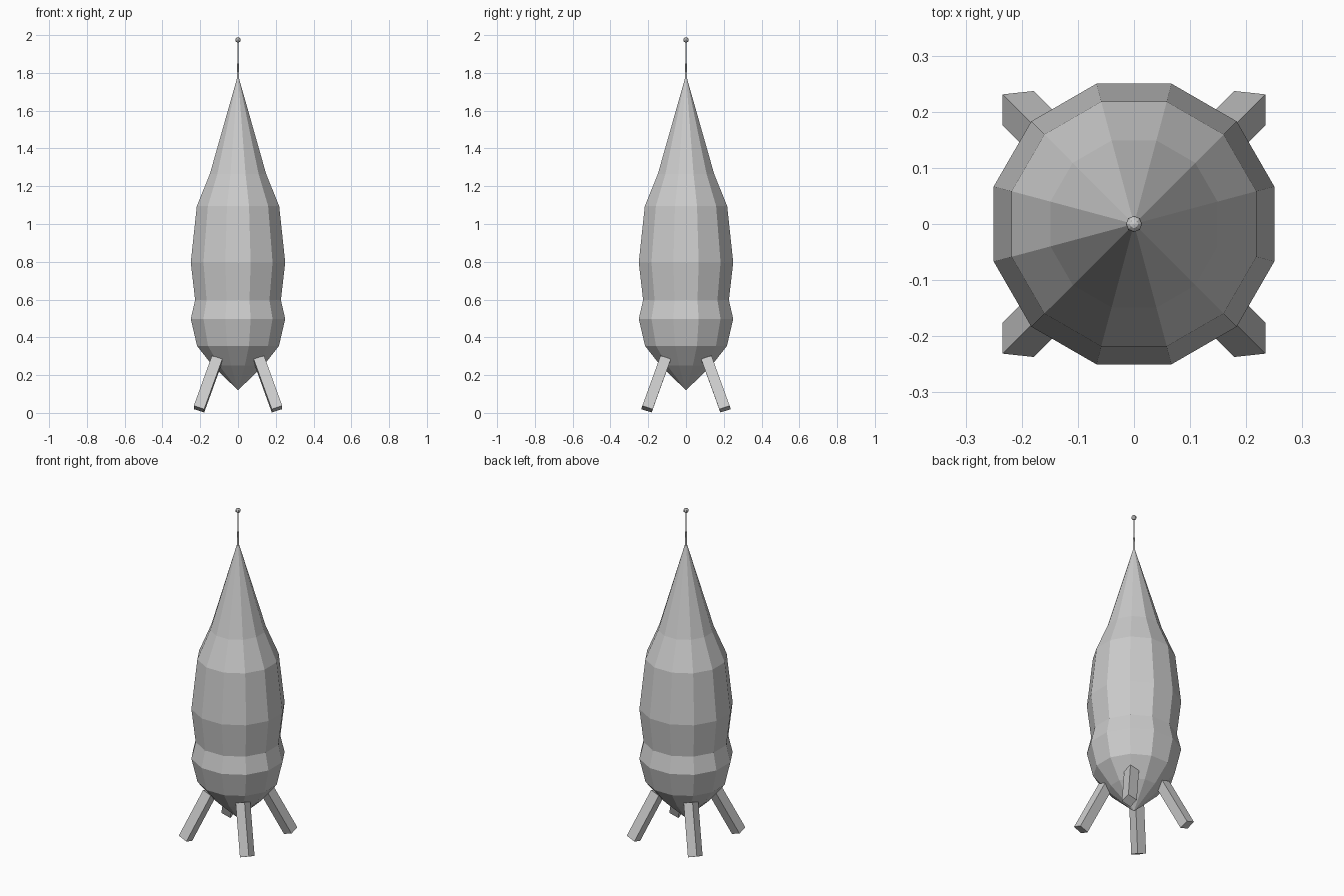
import bpy, bmesh, math
from mathutils import Matrix, Vector

if "Cube" in bpy.data.objects:
    bpy.data.objects.remove(bpy.data.objects["Cube"])


def make_object(name, bm):
    bmesh.ops.recalc_face_normals(bm, faces=bm.faces)
    mesh = bpy.data.meshes.new(name)
    bm.to_mesh(mesh)
    bm.free()
    obj = bpy.data.objects.new(name, mesh)
    bpy.context.collection.objects.link(obj)
    return obj


def lathe(name, profile, sides):
    """Flat-faced turned shape; radii are measured to the flats."""
    bm = bmesh.new()
    step = 2 * math.pi / sides
    verts = []
    for r, z in profile:
        r /= math.cos(step / 2)
        verts.append(bm.verts.new((r, 0, z)))
    edges = [bm.edges.new(p) for p in zip(verts, verts[1:])]
    bmesh.ops.spin(bm, geom=verts + edges, axis=(0, 0, 1), cent=(0, 0, 0),
                   angle=2 * math.pi, steps=sides)
    bmesh.ops.remove_doubles(bm, verts=bm.verts, dist=1e-4)
    bmesh.ops.rotate(bm, verts=bm.verts, cent=(0, 0, 0),
                     matrix=Matrix.Rotation(step / 2, 3, 'Z'))
    return make_object(name, bm)


# Twelve-sided hull, from the pointed tail to the nose
lathe("hull", [(0, 0.12), (0.135, 0.25), (0.217, 0.355), (0.25, 0.498),
               (0.227, 0.597), (0.25, 0.797), (0.218, 1.095),
               (0.149, 1.265), (0.007, 1.765), (0, 1.77)], 12)

# Antenna: tapered spike, then a thin rod
lathe("antenna", [(0, 1.75), (0.007, 1.755), (0.003, 1.88),
                  (0.003, 1.968), (0, 1.968)], 12)

# Ball at the antenna tip
bm = bmesh.new()
bmesh.ops.create_uvsphere(bm, u_segments=8, v_segments=6, radius=0.0145,
                          matrix=Matrix.Translation((0, 0, 1.975)))
make_object("antenna_ball", bm)

# Four splayed box legs, mirrored from one
foot_corner = Vector((0.234, 0.231, 0.038))
along = Vector((-0.096, -0.096, 0.265))
side_a = Vector((-0.055, 0.006, -0.018))
side_b = Vector((0, -0.055, -0.018))
centre = foot_corner + (along + side_a + side_b) / 2
frame = Matrix((side_a, side_b, along)).transposed().to_4x4()
bm = bmesh.new()
bmesh.ops.create_cube(bm, size=1, matrix=Matrix.Translation(centre) @ frame)
legs = make_object("legs", bm)
mirror = legs.modifiers.new("mirror", 'MIRROR')
mirror.use_axis = (True, True, False)
mirror.use_mirror_merge = False
